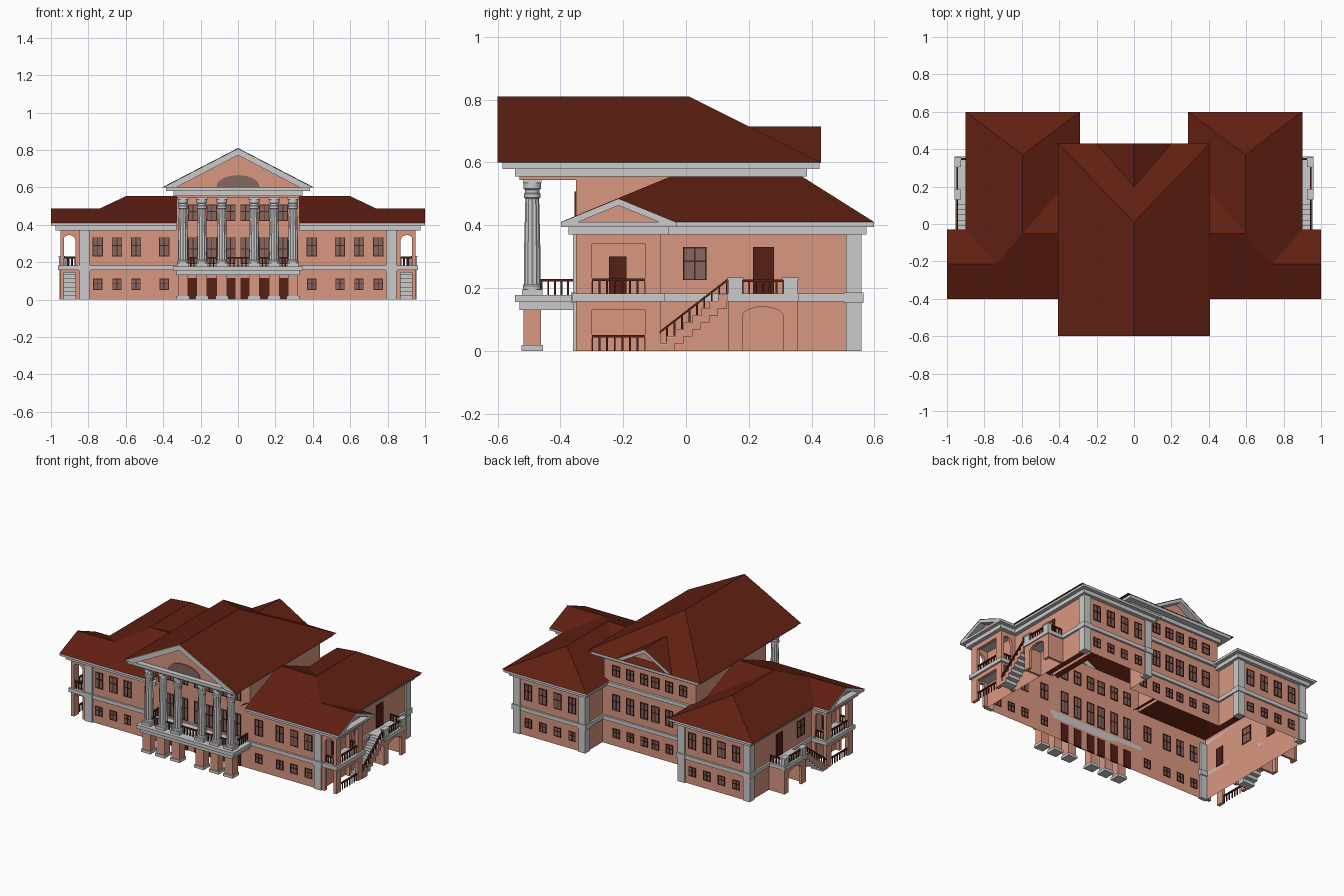
import bpy, bmesh
from math import sin, cos, pi
from mathutils import Vector

if "Cube" in bpy.data.objects:
    bpy.data.objects.remove(bpy.data.objects["Cube"])

COL = {"wall": (0.70, 0.31, 0.22), "roof": (0.12, 0.014, 0.006),
       "dark": (0.09, 0.014, 0.008), "glass": (0.24, 0.14, 0.12), "grey": None}
MATS, PARTS = {}, {}
for k, c in COL.items():
    if c:
        MATS[k] = bpy.data.materials.new(k)
        MATS[k].diffuse_color = (*c, 1)


def part(name, mat="grey"):
    """All parts model the +x half; a mirror modifier makes the other."""
    PARTS[name] = (bmesh.new(), mat)
    return PARTS[name][0]


def face(bm, pts):
    return bm.faces.new([bm.verts.new(p) for p in pts])


def prism(bm, pts, axis, a, b):
    def at(p, t):
        return {"x": (t, *p), "y": (p[0], t, p[1]), "z": (*p, t)}[axis]
    lo = [bm.verts.new(at(p, a)) for p in pts]
    hi = [bm.verts.new(at(p, b)) for p in pts]
    n = len(pts)
    fs = [bm.faces.new(lo), bm.faces.new(hi)]
    fs += [bm.faces.new((lo[i], lo[(i + 1) % n], hi[(i + 1) % n], hi[i])) for i in range(n)]
    bmesh.ops.recalc_face_normals(bm, faces=fs)


def box(bm, x0, x1, y0, y1, z0, z1):
    prism(bm, [(x0, y0), (x1, y0), (x1, y1), (x0, y1)], "z", z0, z1)


def sheet(bm, path, z0, z1):
    for p, q in zip(path, path[1:]):
        face(bm, [(*p, z0), (*q, z0), (*q, z1), (*p, z1)])


def band(bm, path, z0, z1, d):
    """Moulding that projects d outward from an orthogonal wall path."""
    path = [Vector(p) for p in path]
    nor = []
    for p, q in zip(path, path[1:]):
        t = (q - p).normalized()
        nor.append(Vector((t.y, -t.x)))
    out = []
    for i, p in enumerate(path):
        a, b = nor[max(i - 1, 0)], nor[min(i, len(nor) - 1)]
        out.append(p + d * (a if (a - b).length < 0.01 else a + b))
    sheet(bm, out, z0, z1)
    for i in range(len(nor)):
        p, q, r, s = path[i], path[i + 1], out[i + 1], out[i]
        face(bm, [(*s, z1), (*r, z1), (*q, z1), (*p, z1)])
        face(bm, [(*p, z0), (*q, z0), (*r, z0), (*s, z0)])


def portal(bm, axis, a, b, u0, u1, i0, i1, z0, zs, z1, rise):
    """Wall panel with an opening that ends in an arch."""
    m, r = (i0 + i1) / 2, (i1 - i0) / 2
    arch = [(m - r * cos(pi * k / 10), zs + rise * sin(pi * k / 10)) for k in range(11)] if rise else [(i0, zs), (i1, zs)]
    prism(bm, [(u0, z0), (i0, z0)] + arch + [(i1, z0), (u1, z0), (u1, z1), (u0, z1)], axis, a, b)


def rail(bm, p, q, h, n):
    p, q = Vector(p), Vector(q)
    for i in range(n + 1):
        c = p.lerp(q, i / n)
        box(bm, c.x - .003, c.x + .003, c.y - .003, c.y + .003, c.z, c.z + h)
    if abs(q.y - p.y) > abs(q.x - p.x):
        prism(bm, [(p.y, p.z + h - .008), (q.y, q.z + h - .008), (q.y, q.z + h), (p.y, p.z + h)], "x", p.x - .005, p.x + .005)
    else:
        box(bm, p.x, q.x, p.y - .005, p.y + .005, p.z + h - .008, p.z + h)


# walls, open below
FRONT, BACK, SIDE = -.35, .37, .84
walls = part("walls", "wall")
sheet(walls, [(0, FRONT), (SIDE, FRONT), (SIDE, .55), (.34, .55), (.34, BACK), (0, BACK)], 0, .41)
sheet(walls, [(0, FRONT), (.33, FRONT), (.33, BACK), (0, BACK)], .41, .58)

# string course and cornices
porch_path = [(.95, FRONT), (.95, -.08), (SIDE, -.08), (SIDE, .55), (.34, .55), (.34, BACK)]
course = part("string_course")
band(course, [(0, FRONT)] + porch_path + [(0, BACK)], .157, .182, .012)
cornice = part("wing_cornice")
band(cornice, [(.33, FRONT)] + porch_path, .37, .395, .025)
band(cornice, [(.33, FRONT)] + porch_path, .395, .41, .049)
band(cornice, [(.34, BACK), (0, BACK)], .385, .41, .015)
upper = part("central_cornice")
top_path = [(0, -.53), (.33, -.53), (.33, BACK), (0, BACK)]
band(upper, top_path, .555, .58, .015)
band(upper, top_path, .58, .6, .055)
beam = part("portico_ceiling", "wall")
box(beam, 0, .33, -.53, FRONT, .545, .58)

# corner pilasters
pil = part("corner_pilasters")
for x0, x1, y0, y1 in [(.795, .848, -.36, -.335), (.8, .849, .51, .559), (.331, .38, .51, .559)]:
    box(pil, x0, x1, y0, y1, 0, .37)
    box(pil, x0 - .006, x1 + .006, y0 - .006, y1 + .006, .153, .186)

# roofs
roof = part("roofs", "roof")
E, R = .41, .555
for f in [  # hipped rear wing
    [(.9, -.4, E), (.9, .6, E), (.595, .37, R), (.595, -.05, R)],
    [(.29, .6, E), (.29, -.4, E), (.595, -.05, R), (.595, .37, R)],
    [(.33, -.4, E), (.9, -.4, E), (.595, -.05, R)],
    [(.9, .6, E), (.29, .6, E), (.595, .37, R)],
    # cross ridge towards the middle
    [(.33, -.4, E), (.595, -.4, E), (.595, -.05, R), (.33, -.05, R)],
    [(.595, .3, E), (.33, .3, E), (.33, -.05, R), (.595, -.05, R)],
    # gabled side porch
    [(.6, -.4, E), (1, -.4, E), (1, -.215, .487), (.6, -.215, .487)],
    [(1, -.03, E), (.6, -.03, E), (.6, -.215, .487), (1, -.215, .487)],
    # central roof with rear hip and rear gable
    [(.405, -.6, .6), (.405, .43, .6), (0, .01, .81), (0, -.6, .81)],
    [(.405, .43, .6), (0, .43, .6), (0, .01, .81)],
    [(.2, .43, .6), (0, .43, .715), (0, .2, .715)],
]:
    face(roof, f)

# pediments: raking cornices and recessed gables
rake = part("raking_cornices")
prism(rake, [(0, .808), (.4, .6), (.33, .6), (0, .772)], "y", -.598, -.54)
prism(rake, [(0, .712), (.2, .598), (.16, .598), (0, .69)], "y", .38, .428)
prism(rake, [(-.215, .485), (-.398, .41), (-.345, .41), (-.215, .463), (-.085, .41), (-.032, .41)], "x", .945, .998)
gable = part("pediment_walls", "wall")
face(gable, [(0, -.55, .6), (.35, -.55, .6), (0, -.55, .785)])
face(gable, [(.2, .385, .6), (0, .385, .6), (0, .385, .71)])
face(gable, [(.955, -.37, .41), (.955, -.06, .41), (.955, -.215, .48)])
lun = part("pediment_lunette", "glass")
prism(lun, [(0, .603)] + [(.115 * cos(pi * k / 16), .603 + .062 * sin(pi * k / 16)) for k in range(9)], "y", -.556, -.548)

# windows and doors
frames, glass, doors = part("window_frames", "dark"), part("window_panes", "glass"), part("doors", "dark")


def window(axis, plane, u, z0, z1, w=.055):
    def slab(bm, a, b, c, d, t):
        prism(bm, [(a, c), (b, c), (b, d), (a, d)], axis, plane - t, plane + t)
    l, r, e = u - w / 2, u + w / 2, .0045
    slab(glass, l, r, z0, z1, .002)
    for x in (l, u - e / 2, r - e):
        slab(frames, x, x + e, z0, z1, .005)
    for z in (z0, z0 + (z1 - z0) * .55, z1 - e):
        slab(frames, l, r, z, z + e, .0045)


wing_front, middle, wing_back = (.395, .545, .647, .75), (.04, .14, .24), (.43, .535, .64, .745)
for plane, xs in ((FRONT, wing_front), (.55, wing_back), (BACK, middle)):
    for x in xs:
        window("y", plane, x, .052, .112, .05)
        window("y", plane, x, .23, .333)
for x in middle:
    window("y", FRONT, x, .19, .333)
    window("y", FRONT, x, .42, .507)
    window("y", BACK, x, .45, .52)
    box(doors, x - .027, x + .027, FRONT - .005, FRONT + .005, 0, .115)
window("x", SIDE, .028, .225, .33, .075)
box(doors, SIDE - .005, SIDE + .005, -.245, -.19, .18, .3)
box(doors, SIDE - .005, SIDE + .005, .213, .28, .18, .33)

# front balcony on piers
balcony, piers = part("front_balcony"), part("balcony_piers", "wall")
box(balcony, 0, .33, -.53, FRONT, .13, .155)
box(balcony, 0, .348, -.545, FRONT, .155, .178)
columns, rails = part("portico_columns"), part("railings", "dark")
SHAFT = [(.030, .195), (.030, .207), (.027, .212), (.0265, .3), (.022, .485), (.026, .488), (.026, .5),
         (.023, .503), (.023, .513), (.028, .517), (.028, .535)]
COLX = (.086, .193, .294)
for x in COLX:
    box(piers, x - .028, x + .028, -.518, -.462, .018, .13)
    box(balcony, x - .034, x + .034, -.524, -.456, 0, .018)
    box(columns, x - .032, x + .032, -.522, -.458, .178, .195)
    box(columns, x - .03, x + .03, -.52, -.46, .535, .547)
    rings = []
    for i, (r, z) in enumerate(SHAFT):  # fluted shaft
        rings.append([])
        for k in range(24):
            q = r * (.9 if k % 2 and 2 <= i <= 4 else 1)
            rings[-1].append(columns.verts.new((x + q * cos(pi * k / 12), -.49 + q * sin(pi * k / 12), z)))
    for a, b in zip(rings, rings[1:]):
        for k in range(24):
            j = (k + 1) % 24
            columns.faces.new((a[k], a[j], b[j], b[k]))
rail(rails, (0, -.49, .178), (.065, -.49, .178), .05, 3)
rail(rails, (.11, -.49, .178), (.17, -.49, .178), .05, 3)
rail(rails, (.217, -.49, .178), (.27, -.49, .178), .05, 3)
rail(rails, (.315, -.46, .178), (.315, -.355, .178), .05, 5)

# side porch with openings on both storeys
porch = part("side_porch", "wall")
for a in (-.35, -.1):
    portal(porch, "y", a, a + .02, .845, .95, .868, .938, 0, .145, .16, 0)
    portal(porch, "y", a, a + .02, .845, .95, .868, .938, .18, .31, .37, .035)
portal(porch, "x", .93, .95, -.35, -.08, -.3, -.13, 0, .13, .16, 0)
portal(porch, "x", .93, .95, -.35, -.08, -.3, -.13, .18, .34, .37, 0)
slabs = part("porch_floors")
box(slabs, SIDE, .95, FRONT, -.08, .157, .18)
box(slabs, SIDE, .95, FRONT, -.08, .372, .39)
rail(rails, (.942, -.3, 0), (.942, -.13, 0), .05, 7)
rail(rails, (.942, -.3, .18), (.942, -.13, .18), .05, 7)
for y in (-.34, -.09):
    rail(rails, (.868, y, .18), (.938, y, .18), .05, 4)

# outside stair, landing and railing
stair, string, n = part("stair_treads"), part("stair_sides", "wall"), 8
for i in range(n):
    y, z = -.09 + i * .0275, .0225 * (i + 1)
    box(stair, .87, .95, y, y + .0275, max(z - .045, 0), z)
    box(string, .95, .954, y, y + .0275, max(z - .045, 0), z - .002)
rail(rails, (.945, -.085, .012), (.945, .13, .178), .05, 9)
box(slabs, SIDE, .96, .13, .36, .157, .182)
portal(string, "x", .935, .953, .135, .355, .18, .31, 0, .11, .157, .03)
for y in (.137, .337):
    box(string, SIDE, .94, y, y + .015, 0, .157)
for y0, y1 in ((.135, .18), (.31, .355)):
    box(slabs, .93, .956, y0, y1, .18, .225)
    box(slabs, .926, .96, y0 - .004, y1 + .004, .225, .234)
rail(rails, (.945, .18, .18), (.945, .31, .18), .047, 6)
rail(rails, (.85, .348, .18), (.93, .348, .18), .047, 4)

# turn every part into an object, mirrored across the centre line
for name, (bm, mat) in PARTS.items():
    me = bpy.data.meshes.new(name)
    bm.to_mesh(me)
    bm.free()
    if mat in MATS:
        me.materials.append(MATS[mat])
    ob = bpy.data.objects.new(name, me)
    bpy.context.collection.objects.link(ob)
    m = ob.modifiers.new("mirror", "MIRROR")
    m.use_mirror_merge = False

for m in bpy.data.materials:
    if m.users and not m.is_grease_pencil:
        m.use_nodes = True
        m.node_tree.nodes["Principled BSDF"].inputs["Base Color"].default_value = m.diffuse_color
